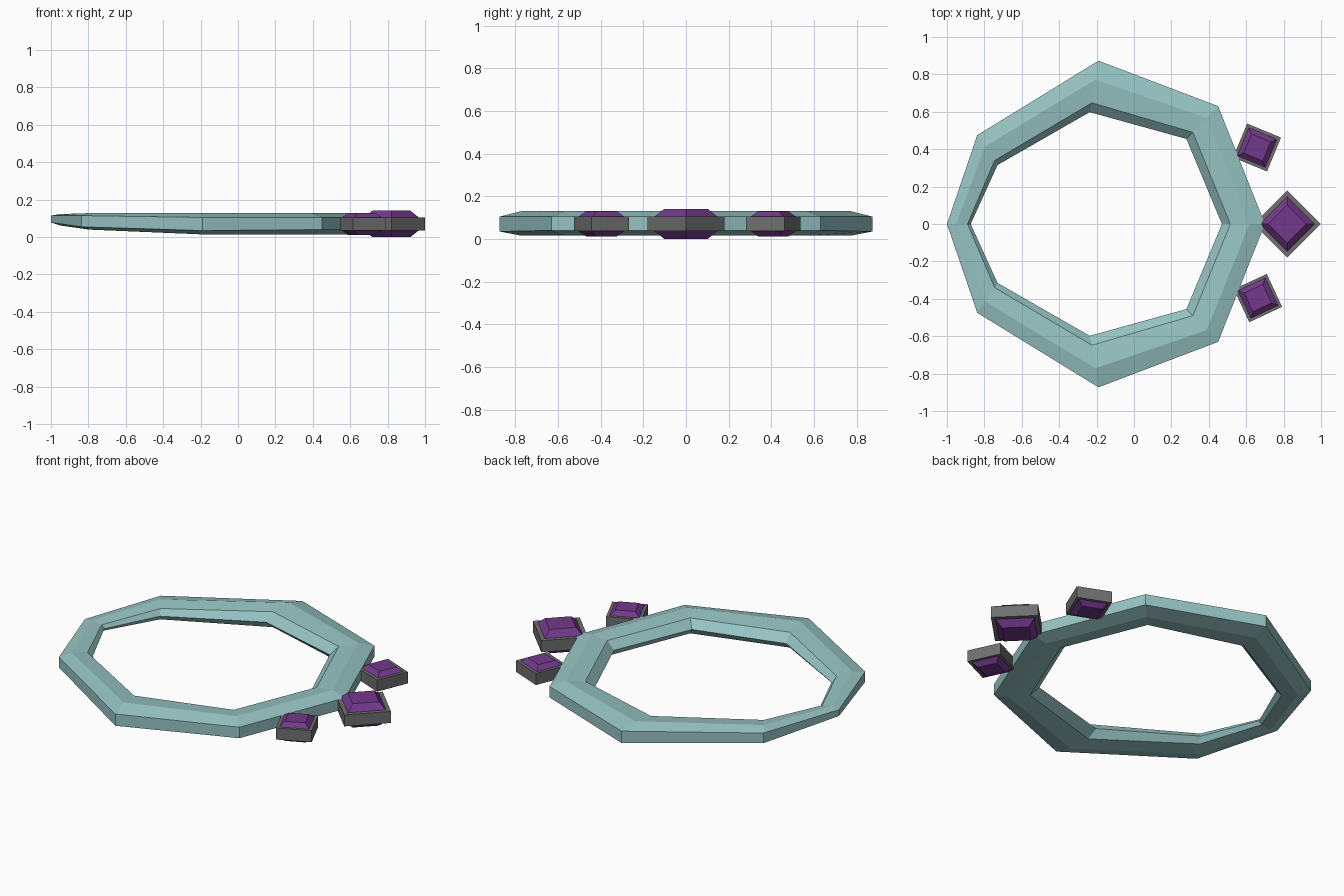
import bpy, math
from mathutils import Matrix

if "Cube" in bpy.data.objects:
    bpy.data.objects.remove(bpy.data.objects["Cube"])


def material(name, color):
    m = bpy.data.materials.new(name)
    m.diffuse_color = color
    m.use_nodes = True
    m.node_tree.nodes["Principled BSDF"].inputs["Base Color"].default_value = m.diffuse_color
    return m


teal = material("teal", (0.31, 0.55, 0.55, 1))
purple = material("purple", (0.17, 0.04, 0.26, 1))
grey = material("dark_grey", (0.16, 0.16, 0.16, 1))


def mesh_object(name, verts, faces, mat):
    me = bpy.data.meshes.new(name)
    me.from_pydata(verts, [], faces)
    me.materials.append(mat)
    ob = bpy.data.objects.new(name, me)
    bpy.context.collection.objects.link(ob)
    return ob


def loft(name, rings, mat, closed, matrix=Matrix()):
    """Join equal point loops with quads, either into a torus or capped at both ends."""
    n, k = len(rings), len(rings[0])
    faces = [(i * k + j, i * k + (j + 1) % k,
              (i + 1) % n * k + (j + 1) % k, (i + 1) % n * k + j)
             for i in range(n if closed else n - 1) for j in range(k)]
    if not closed:
        faces += [tuple(reversed(range(k))), tuple(range((n - 1) * k, n * k))]
    verts = [matrix @ Matrix.Translation(p).translation for r in rings for p in r]
    return mesh_object(name, verts, faces, mat)


# Ring: outer xy, upper inner xy, innermost xy, bottom z, wall low z, wall high z, top z
half = [
    ((0.70, 0), (0.515, 0), (0.47, 0), 0.015, 0.04, 0.105, 0.13),
    ((0.45, 0.63), (0.315, 0.49), (0.28, 0.455), 0.015, 0.04, 0.105, 0.13),
    ((-0.19, 0.873), (-0.225, 0.648), (-0.237, 0.598), 0.015, 0.035, 0.105, 0.13),
    ((-0.838, 0.475), (-0.745, 0.34), (-0.73, 0.315), 0.04, 0.055, 0.115, 0.128),
    ((-1.0, 0), (-0.89, 0), (-0.873, 0), 0.062, 0.078, 0.115, 0.123),
]


def section(o, i, m, zb, zl, zh, zt, s=1):
    ridge = [a + (b - a) * 0.45 for a, b in zip(o, i)]
    zm = (zb + zt) / 2
    pts = [(o, zl), (o, zh), (ridge, zt), (i, zt - 0.012),
           (m, zm), (i, zb + 0.012), (ridge, zb)]
    return [(p[0], p[1] * s, z) for p, z in pts]


rings = [section(*h) for h in half] + [section(*h, s=-1) for h in half[-2:0:-1]]
loft("ring_band", rings, teal, True)


# Square settings with cut stones showing on both faces
def square(r, z):
    return [(-r, -r, z), (r, -r, z), (r, r, z), (-r, r, z)]


def jewel(label, x, y, angle, case, girdle, table, height):
    m = Matrix.Translation((x, y, 0.0705)) @ Matrix.Rotation(math.radians(angle), 4, 'Z')
    loft(label + "_setting", [square(case, -0.034), square(case, 0.034)], grey, False, m)
    loft(label + "_stone", [square(table, -height), square(girdle, -0.034),
                            square(girdle, 0.034), square(table, height)], purple, False, m)


jewel("centre", 0.82, 0, 45, 0.127, 0.104, 0.072, 0.0705)
jewel("back", 0.658, 0.409, -22.5, 0.098, 0.081, 0.055, 0.058)
jewel("front", 0.663, -0.396, 25, 0.097, 0.081, 0.055, 0.058)
